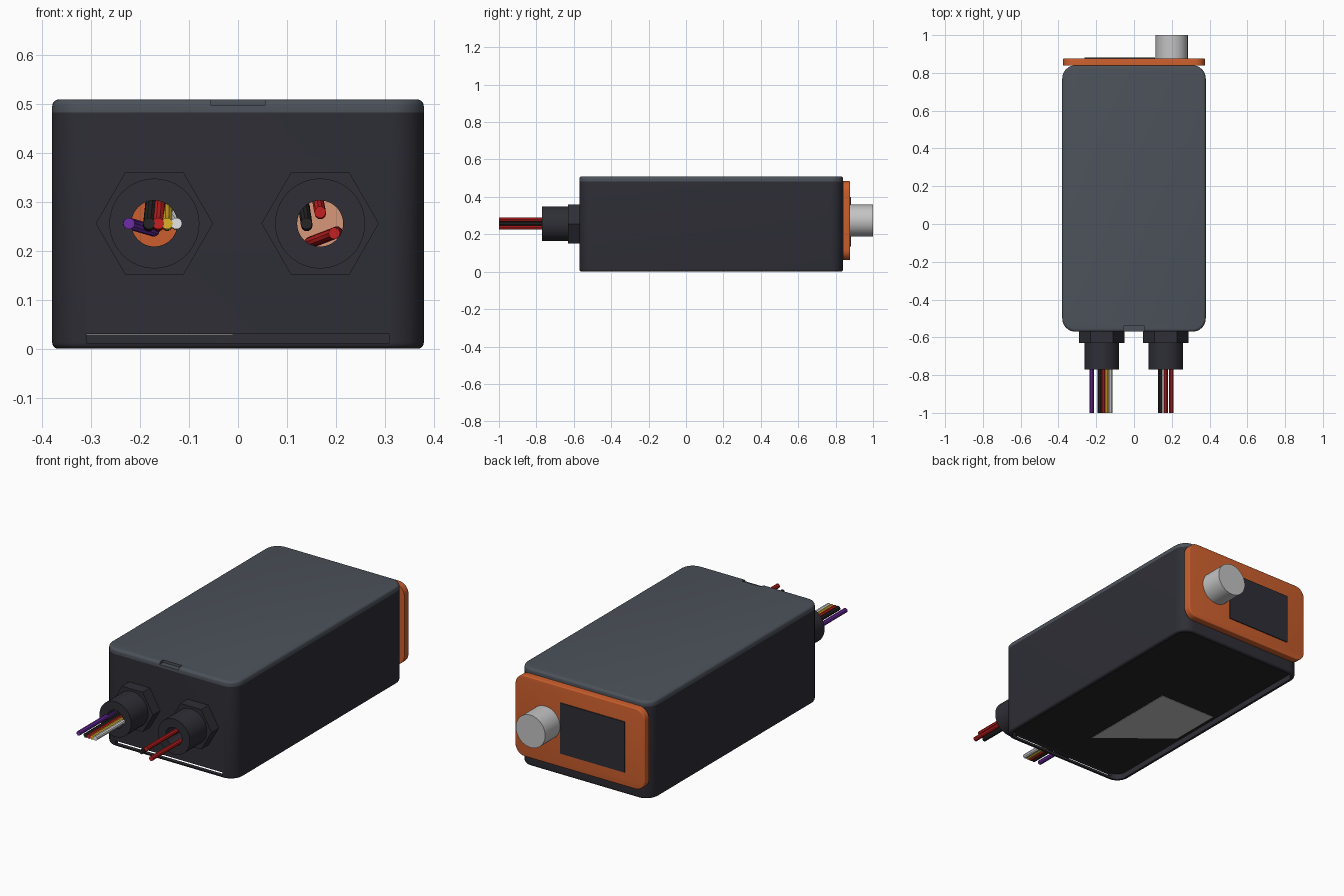
import bpy, bmesh, math
from mathutils import Matrix, Vector

cube = bpy.data.objects.get("Cube")
if cube:
    bpy.data.objects.remove(cube, do_unlink=True)


def material(name, code):
    def linear(c):
        return c / 12.92 if c <= 0.04045 else ((c + 0.055) / 1.055) ** 2.4
    rgb = [linear(int(code[i:i + 2], 16) / 255) for i in (0, 2, 4)] + [1.0]
    m = bpy.data.materials.new(name)
    m.use_nodes = True
    m.diffuse_color = rgb
    m.node_tree.nodes["Principled BSDF"].inputs["Base Color"].default_value = rgb
    return m


CASE = material("case_charcoal", "2E2E36")
LID = material("lid_slate", "4C525A")
ORANGE = material("panel_orange", "CC5F2D")
SILVER = material("silver", "C4C4C4")
BLACK = material("black", "262626")
RED = material("wire_red", "C42020")
YELLOW = material("wire_yellow", "DDB02A")
PURPLE = material("wire_purple", "6F2DA8")
WHITE = material("wire_white", "E6E6E6")
SALMON = material("salmon", "D9977A")


def finish(bm, name, mat):
    bmesh.ops.recalc_face_normals(bm, faces=bm.faces)
    mesh = bpy.data.meshes.new(name)
    bm.to_mesh(mesh)
    bm.free()
    obj = bpy.data.objects.new(name, mesh)
    bpy.context.collection.objects.link(obj)
    if mat:
        mesh.materials.append(mat)
    return obj


def box(name, lo, hi, mat=None, axis=2, radius=0, round_lo=0, round_hi=0):
    """Box with rounded edges along one axis and optional fillets at its ends."""
    lo, hi = Vector(lo), Vector(hi)
    bm = bmesh.new()
    bmesh.ops.create_cube(bm, size=1)
    for v in bm.verts:
        v.co = (lo + hi) / 2 + v.co * (hi - lo)
    if radius:
        edges = [e for e in bm.edges
                 if abs(e.verts[0].co[axis] - e.verts[1].co[axis]) > 1e-4]
        bmesh.ops.bevel(bm, geom=edges, offset=radius, segments=8,
                        profile=0.5, affect='EDGES')
    for end, size in ((lo[axis], round_lo), (hi[axis], round_hi)):
        if size:
            edges = [e for e in bm.edges
                     if all(abs(v.co[axis] - end) < 1e-5 for v in e.verts)]
            bmesh.ops.bevel(bm, geom=edges, offset=size, segments=4,
                            profile=0.5, affect='EDGES')
    return finish(bm, name, mat)


def rod(name, x, z, y0, y1, radius, mat=None, sides=48):
    """Prism or cylinder running along y."""
    bm = bmesh.new()
    place = (Matrix.Translation((x, (y0 + y1) / 2, z))
             @ Matrix.Rotation(math.pi / 2, 4, 'X')
             @ Matrix.Rotation(math.pi / 2, 4, 'Z'))
    bmesh.ops.create_cone(bm, cap_ends=True, segments=sides, radius1=radius,
                          radius2=radius, depth=y1 - y0, matrix=place)
    return finish(bm, name, mat)


def select(obj):
    bpy.ops.object.select_all(action='DESELECT')
    obj.select_set(True)
    bpy.context.view_layer.objects.active = obj


def cut(obj, *cutters):
    select(obj)
    for cutter in cutters:
        cutter.hide_render = True
        mod = obj.modifiers.new("cut", 'BOOLEAN')
        mod.operation = 'DIFFERENCE'
        mod.solver = 'EXACT'
        mod.object = cutter
        bpy.ops.object.modifier_apply(modifier=mod.name)


def wire(name, mat, start, bend):
    """Straight lead that bends once it is inside the case."""
    (x, z), (bx, bz) = start, bend
    path = [(x, -1, z), (x, -0.78, z), (x, -0.6, z),
            (bx, -0.47, bz), (bx, -0.38, bz)]
    curve = bpy.data.curves.new(name, 'CURVE')
    curve.dimensions = '3D'
    curve.bevel_depth = 0.012
    curve.bevel_resolution = 3
    curve.resolution_u = 6
    curve.use_fill_caps = True
    spline = curve.splines.new('BEZIER')
    spline.bezier_points.add(len(path) - 1)
    for point, co in zip(spline.bezier_points, path):
        point.co = co
        point.handle_left_type = point.handle_right_type = 'AUTO'
    curve.materials.append(mat)
    obj = bpy.data.objects.new(name, curve)
    bpy.context.collection.objects.link(obj)
    select(obj)
    bpy.ops.object.convert(target='MESH')
    return bpy.context.view_layer.objects.active


smooth = []
W, FRONT, BACK, SEAM, TOP = 0.38, -0.57, 0.84, 0.483, 0.51
GLANDS = {"right": -0.171, "left": 0.168}
GLAND_Z = 0.256

# Hollow case with an open underside, a slot under the front and a rear window
case = box("case", (-W, FRONT, 0), (W, BACK, SEAM), CASE, radius=0.07, round_lo=0.012)
cavity = box("cavity_cutter", (-W + 0.02, FRONT + 0.02, -0.1),
             (W - 0.02, BACK - 0.02, 0.6), radius=0.05)
slot = box("slot_cutter", (-0.31, FRONT - 0.05, 0.012), (0.31, FRONT + 0.05, 0.03))
window = box("window_cutter", (-0.31, BACK - 0.05, 0.1), (0.32, BACK + 0.05, 0.45))
holes = {side: rod(side + "_hole_cutter", x, GLAND_Z, -0.9, -0.5, 0.047)
         for side, x in GLANDS.items()}
cut(case, cavity, slot, window, *holes.values())
smooth.append(case)

# Lid with a pry notch
lid = box("lid", (-W, FRONT, SEAM), (W, BACK, TOP), LID, radius=0.07, round_hi=0.014)
notch = box("notch_cutter", (-0.055, FRONT - 0.05, 0.497), (0.055, FRONT + 0.03, 0.6))
cut(lid, notch)
smooth.append(lid)

# Recessed floor and the pale patch beneath it
box("floor", (-W + 0.018, FRONT + 0.018, 0.03), (W - 0.018, BACK - 0.018, 0.04),
    BLACK, radius=0.05)
bm = bmesh.new()
patch = [bm.verts.new((x, y, 0.028)) for x, y in
         ((-0.01, 0.21), (-0.34, 0.21), (-0.34, -0.07), (-0.01, -0.34))]
face = bm.faces.new(patch)
solid = bmesh.ops.extrude_face_region(bm, geom=[face])
bmesh.ops.translate(bm, vec=(0, 0, 0.004),
                    verts=[g for g in solid["geom"] if isinstance(g, bmesh.types.BMVert)])
finish(bm, "floor_patch", SILVER)

# Rear control panel, screen, knob and the knob's inner housing
smooth.append(box("rear_panel", (-0.375, BACK, 0.062), (0.375, 0.877, 0.485),
                  ORANGE, axis=1, radius=0.055, round_hi=0.005))
box("screen", (-0.262, 0.875, 0.135), (0.112, 0.882, 0.4), CASE)
smooth.append(rod("knob", 0.2, 0.273, 0.87, 1.0, 0.085, SILVER))
smooth.append(rod("knob_housing", 0.2, 0.273, 0.81, 0.845, 0.1, SALMON))

# Cable glands
for side, x in GLANDS.items():
    nut = rod(side + "_gland_nut", x, GLAND_Z, -0.63, FRONT, 0.12, CASE, sides=6)
    sleeve = rod(side + "_gland_sleeve", x, GLAND_Z, -0.77, -0.63, 0.092, CASE)
    for part in (nut, sleeve):
        cut(part, holes[side])
        smooth.append(part)

# Wires
for name, mat, start, bend in (
        ("signal_wire_purple", PURPLE, (-0.223, 0.256), (-0.175, 0.242)),
        ("signal_wire_black", BLACK, (-0.182, 0.256), (-0.178, 0.295)),
        ("signal_wire_red", RED, (-0.163, 0.256), (-0.16, 0.295)),
        ("signal_wire_yellow", YELLOW, (-0.145, 0.256), (-0.145, 0.285)),
        ("signal_wire_white", WHITE, (-0.126, 0.256), (-0.137, 0.275)),
        ("power_wire_black", BLACK, (0.14, 0.256), (0.135, 0.29)),
        ("power_wire_red_upper", RED, (0.168, 0.279), (0.164, 0.3)),
        ("power_wire_red_lower", RED, (0.197, 0.236), (0.15, 0.218))):
    smooth.append(wire(name, mat, start, bend))

# Remove cutters and shade
for cutter in (cavity, slot, window, notch, *holes.values()):
    bpy.data.objects.remove(cutter, do_unlink=True)
for obj in smooth:
    select(obj)
    bpy.ops.object.shade_smooth_by_angle(angle=math.radians(30))
